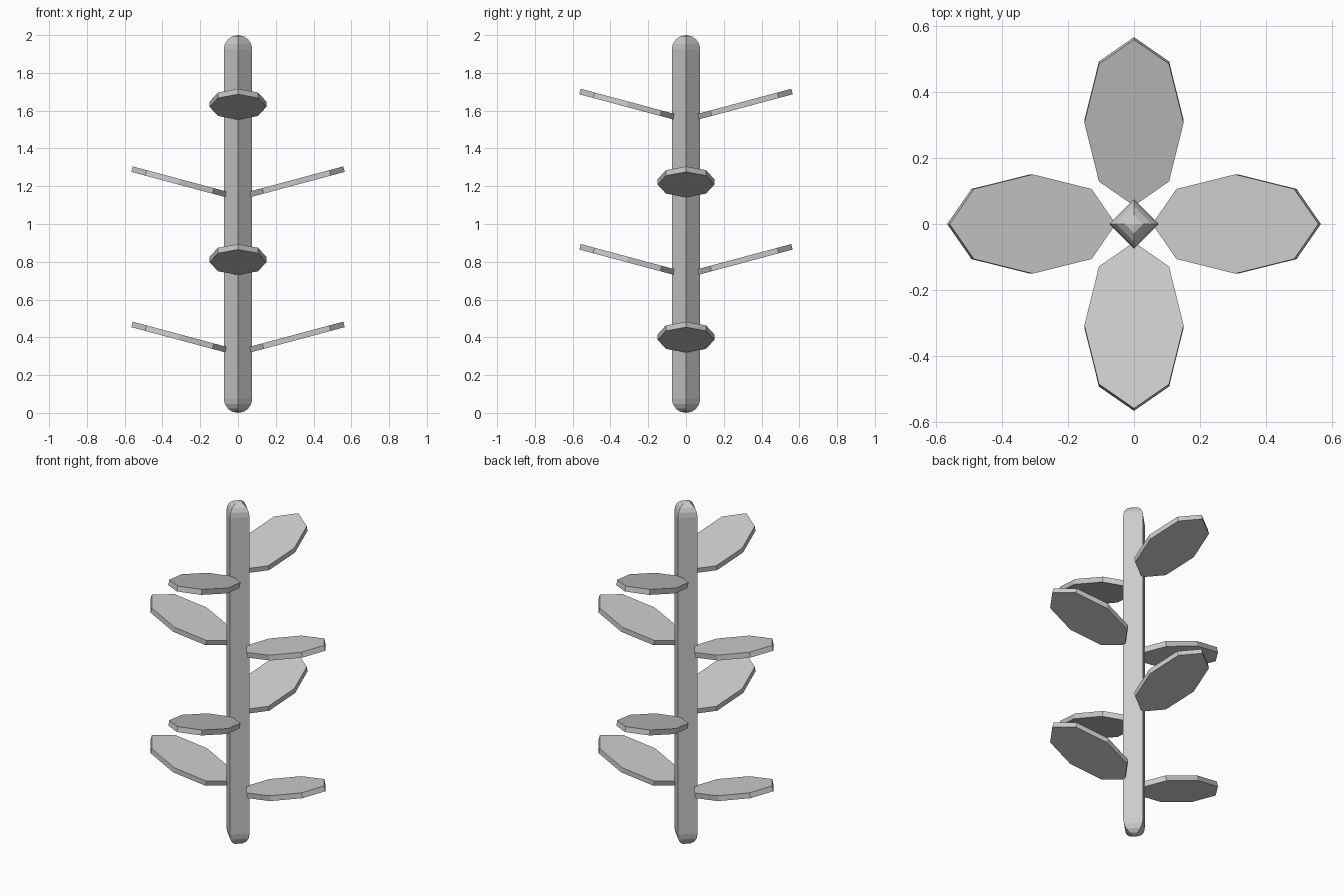
import bpy, bmesh, math
from mathutils import Matrix

if "Cube" in bpy.data.objects:
    bpy.data.objects.remove(bpy.data.objects["Cube"])

R, H = 0.075, 2.0


def finish(bm, name):
    bmesh.ops.recalc_face_normals(bm, faces=bm.faces[:])
    mesh = bpy.data.meshes.new(name)
    bm.to_mesh(mesh)
    bm.free()
    obj = bpy.data.objects.new(name, mesh)
    bpy.context.collection.objects.link(obj)
    return obj


# Four-sided capsule stem: a low-poly sphere whose top half is raised
bm = bmesh.new()
bmesh.ops.create_uvsphere(bm, u_segments=4, v_segments=8, radius=R)
equator = [e for e in bm.edges if all(abs(v.co.z) < 1e-5 for v in e.verts)]
upper = [f for f in bm.faces if f.calc_center_median().z > 0]
bmesh.ops.split_edges(bm, edges=equator)
top_verts = {v for f in upper for v in f.verts}
for v in bm.verts:
    v.co.z += H - R if v in top_verts else R
rims = [e for e in bm.edges if e.is_boundary]
bmesh.ops.bridge_loops(bm, edges=rims)
finish(bm, "stem")


# Eight-sided leaf plate, stretched outward and tilted up
def leaf(name, angle, z):
    bm = bmesh.new()
    place = (Matrix.Rotation(angle, 4, 'Z')
             @ Matrix.Translation((0.31, 0, z))
             @ Matrix.Rotation(math.radians(-15), 4, 'Y')
             @ Matrix.Diagonal((0.26, 0.15, 0.03, 1)))
    bmesh.ops.create_cone(bm, cap_ends=True, segments=8, radius1=1,
                          radius2=1, depth=1, matrix=place)
    finish(bm, name)


# Opposite leaf pairs, each level turned a quarter
for level in range(4):
    for side in range(2):
        leaf(f"leaf_{level + 1}_{'ab'[side]}",
             level * math.pi / 2 + side * math.pi, 0.401 + 0.411 * level)
